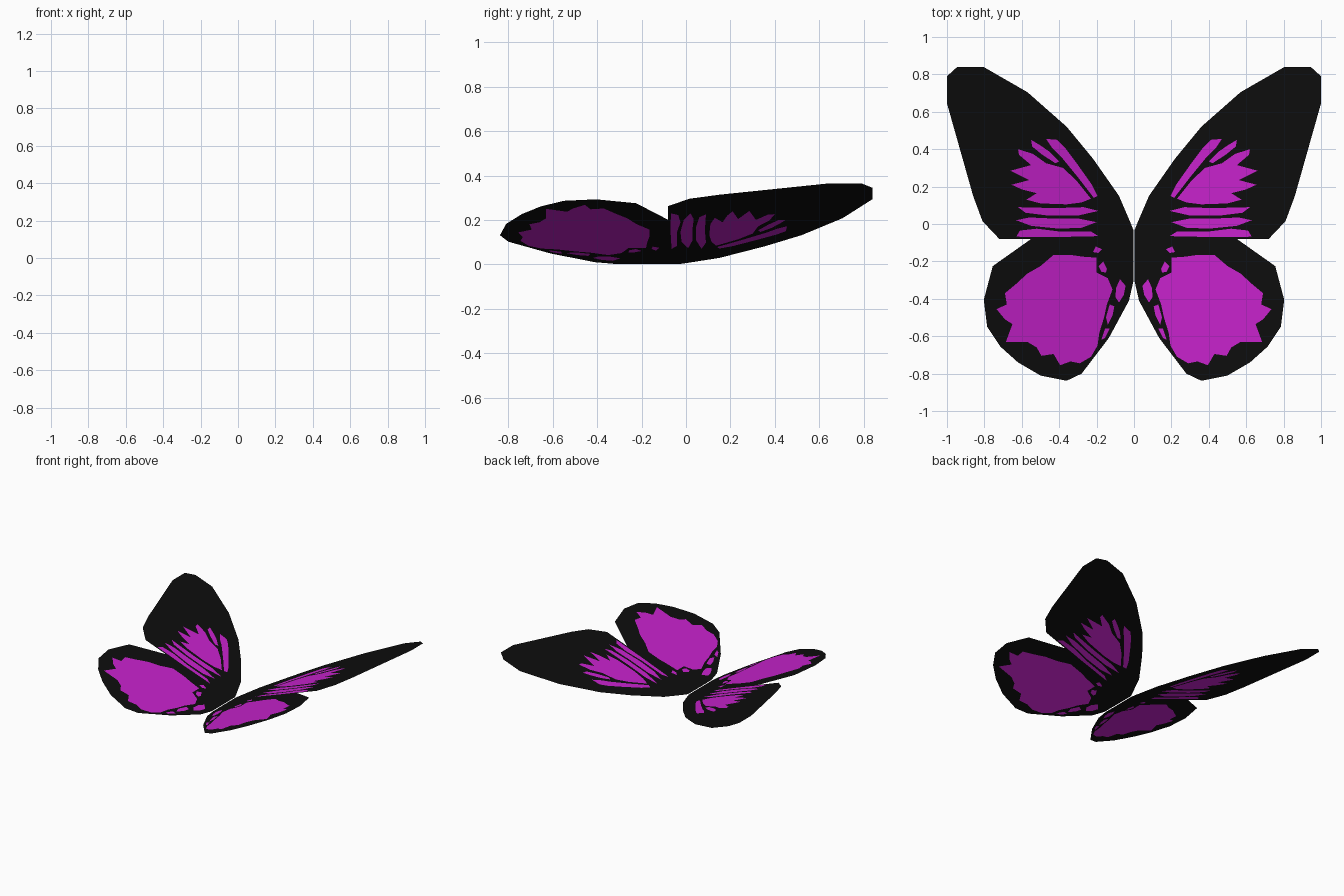
import bpy
from mathutils import Vector
from mathutils.geometry import delaunay_2d_cdt

SLOPE = 0.365  # wings rise outward from the body line


def material(name, rgb):
    m = bpy.data.materials.new(name)
    m.diffuse_color = (*rgb, 1)
    return m


BLACK = material("wing black", (0.0042, 0.0042, 0.0042))
MAGENTA = material("wing magenta", (0.575, 0.016, 0.61))

# Front wing outline and its fan of streaks
FRONT = [(0.004, -0.03), (0.02, 0.01), (0.08, 0.15), (0.22, 0.35), (0.36, 0.52), (0.57, 0.705),
         (0.805, 0.84), (0.945, 0.84), (1.0, 0.79), (1.0, 0.645), (0.925, 0.38),
         (0.86, 0.15), (0.81, 0.015), (0.72, -0.08), (0.004, -0.08)]
FRONT_MARKS = [
    # leading streak
    [(0.195, 0.15), (0.225, 0.21), (0.31, 0.33), (0.37, 0.41), (0.41, 0.45),
     (0.47, 0.455), (0.44, 0.41), (0.39, 0.36), (0.30, 0.25), (0.215, 0.14)],
    # small spots near the tip of the leading streak
    [(0.40, 0.335), (0.45, 0.385), (0.50, 0.42), (0.55, 0.45), (0.545, 0.415),
     (0.49, 0.37), (0.42, 0.325)],
    # fingered fan
    [(0.23, 0.135), (0.31, 0.235), (0.38, 0.30), (0.47, 0.325), (0.54, 0.375), (0.62, 0.40),
     (0.615, 0.37), (0.55, 0.315), (0.66, 0.285), (0.60, 0.255), (0.56, 0.235),
     (0.655, 0.21), (0.60, 0.185), (0.52, 0.165), (0.575, 0.13), (0.50, 0.11),
     (0.36, 0.105), (0.28, 0.115)],
    # rear bands
    [(0.19, 0.07), (0.27, 0.09), (0.42, 0.085), (0.62, 0.09), (0.58, 0.06),
     (0.46, 0.045), (0.30, 0.045)],
    [(0.20, 0.01), (0.30, 0.03), (0.45, 0.03), (0.56, 0.035), (0.63, 0.02),
     (0.55, -0.01), (0.40, -0.025), (0.28, -0.02)],
    [(0.19, -0.065), (0.23, -0.04), (0.40, -0.04), (0.52, -0.025), (0.61, -0.035),
     (0.63, -0.068), (0.42, -0.07)],
]

# Hind wing outline, large patch and side flecks
HIND = [(0.004, -0.08), (0.55, -0.08), (0.755, -0.225), (0.803, -0.405), (0.785, -0.55),
        (0.715, -0.655), (0.62, -0.74), (0.50, -0.81), (0.36, -0.838), (0.28, -0.80),
        (0.135, -0.61), (0.027, -0.41), (0.004, -0.31)]
HIND_MARKS = [
    [(0.20, -0.18), (0.27, -0.175), (0.34, -0.165), (0.43, -0.165), (0.50, -0.225),
     (0.57, -0.265), (0.63, -0.32), (0.69, -0.37), (0.68, -0.43), (0.735, -0.455),
     (0.69, -0.51), (0.65, -0.535), (0.685, -0.63), (0.57, -0.63), (0.52, -0.66),
     (0.495, -0.705), (0.43, -0.695), (0.395, -0.755), (0.34, -0.735), (0.29, -0.745),
     (0.23, -0.71), (0.195, -0.65), (0.185, -0.58), (0.16, -0.50), (0.145, -0.43),
     (0.115, -0.35), (0.14, -0.29), (0.20, -0.26)],
    [(0.045, -0.33), (0.075, -0.295), (0.095, -0.34), (0.10, -0.39), (0.08, -0.42), (0.055, -0.38)],
    [(0.105, -0.44), (0.13, -0.43), (0.15, -0.50), (0.14, -0.54), (0.115, -0.49)],
    [(0.145, -0.24), (0.165, -0.20), (0.19, -0.225), (0.175, -0.255), (0.15, -0.26)],
    [(0.17, -0.135), (0.205, -0.12), (0.22, -0.15), (0.19, -0.155)],
    [(0.13, -0.56), (0.155, -0.56), (0.175, -0.62), (0.155, -0.61)],
]


def ccw(loop):
    area = sum(a[0] * b[1] - b[0] * a[1] for a, b in zip(loop, loop[1:] + loop[:1]))
    return loop if area > 0 else loop[::-1]


def wing(name, outline, marks, side):
    """Flat sheet wing with the markings cut into it as faces."""
    pts, loops = [], []
    for loop in [outline] + marks:
        loops.append(list(range(len(pts), len(pts) + len(loop))))
        pts += [Vector(p) for p in ccw(loop)]
    verts, _, faces, _, _, origin = delaunay_2d_cdt(pts, [], loops, 1, 1e-5)
    kept = [(list(f), o) for f, o in zip(faces, origin) if o]
    me = bpy.data.meshes.new(name)
    me.from_pydata([(side * v.x, v.y, SLOPE * v.x) for v in verts], [],
                   [f if side > 0 else f[::-1] for f, _ in kept])
    me.materials.append(BLACK)
    me.materials.append(MAGENTA)
    for poly, (_, o) in zip(me.polygons, kept):
        poly.material_index = int(max(o) > 0)
    bpy.context.collection.objects.link(bpy.data.objects.new(name, me))


for label, side in (("right", 1), ("left", -1)):
    wing(f"front_wing_{label}", FRONT, FRONT_MARKS, side)
    wing(f"hind_wing_{label}", HIND, HIND_MARKS, side)
